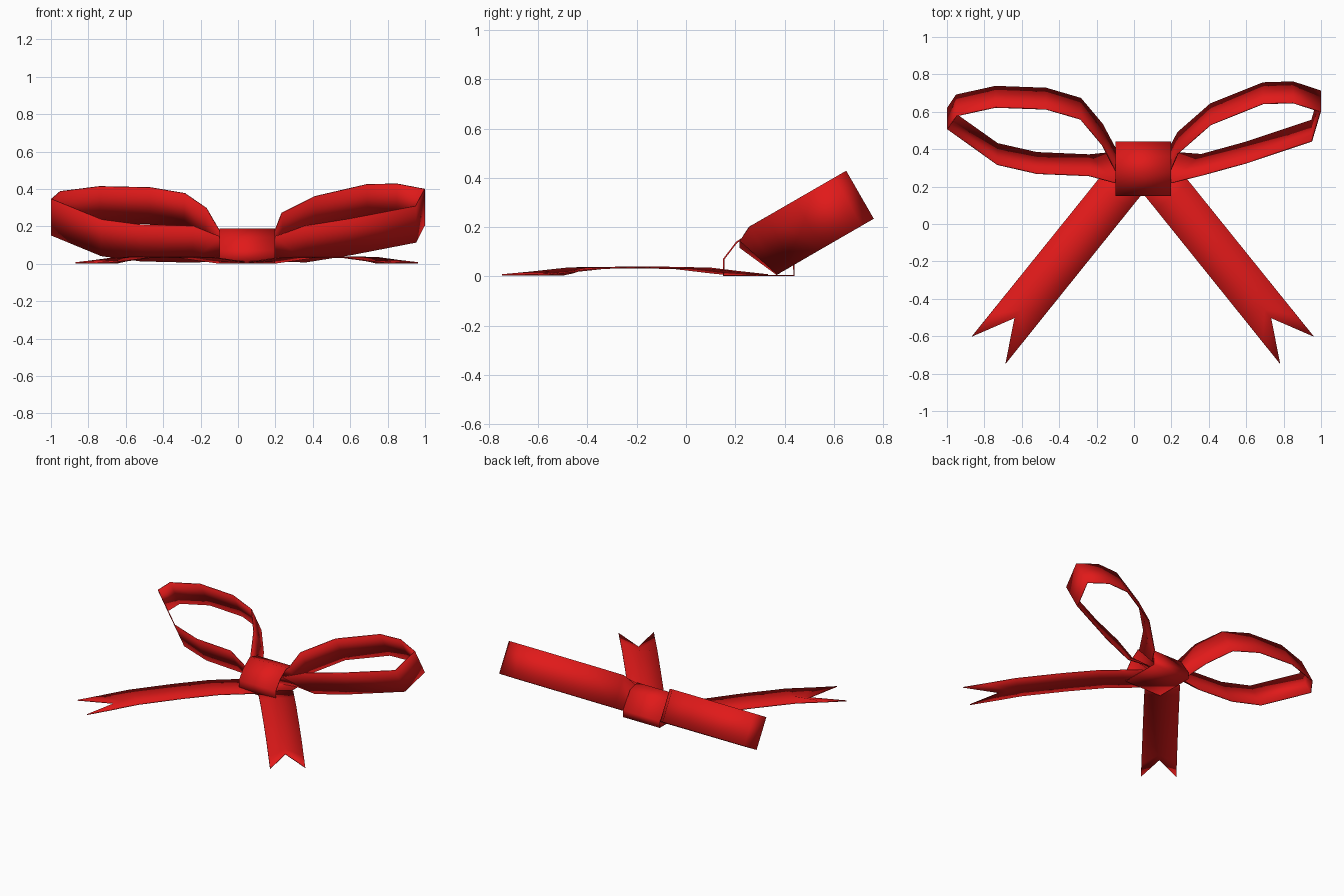
import bpy, math

if "Cube" in bpy.data.objects:
    bpy.data.objects.remove(bpy.data.objects["Cube"])

red = bpy.data.materials.new("red_ribbon")
red.diffuse_color = (0.75, 0.01, 0.01, 1)
red.use_nodes = True
red.node_tree.nodes["Principled BSDF"].inputs["Base Color"].default_value = red.diffuse_color
T = 0.006  # ribbon thickness


def strip(name, rows, closed=False):
    """Skin a ribbon through rows of points, with a little thickness."""
    n, k = len(rows), len(rows[0])
    verts = [p for r in rows for p in r]
    faces = []
    for i in range(n if closed else n - 1):
        a, b = i * k, ((i + 1) % n) * k
        faces += [(a + j, b + j, b + j + 1, a + j + 1) for j in range(k - 1)]
    me = bpy.data.meshes.new(name)
    me.from_pydata(verts, [], faces)
    me.materials.append(red)
    ob = bpy.data.objects.new(name, me)
    bpy.context.collection.objects.link(ob)
    bpy.ops.object.select_all(action='DESELECT')
    ob.select_set(True)
    bpy.context.view_layer.objects.active = ob
    bpy.ops.object.shade_smooth_by_angle(angle=math.radians(50))
    mod = ob.modifiers.new("thickness", 'SOLIDIFY')
    mod.thickness, mod.offset = T, 0
    return ob


def loop(name, path):
    """Tilted loop: path gives lower edge (x, y) on a 30 degree plane, optional lean of the upper edge."""
    rows = []
    for x, y, *lean in path:
        z = max(0.008, 0.23 + (y - 0.755) * math.tan(math.radians(30)))
        dy, dz = lean or (-0.112, 0.195)
        rows.append([(x, y, z), (x, y + dy, z + dz)])
    return strip(name, rows)


# Loops, each running from the knot's back side round to its front side
loop("right_loop", [(0.06, 0.40, -0.12, 0.13), (0.197, 0.42, -0.13, 0.14), (0.235, 0.49),
                    (0.41, 0.643), (0.69, 0.755), (0.85, 0.76), (0.997, 0.712), (0.95, 0.555),
                    (0.60, 0.438), (0.36, 0.372), (0.20, 0.385, -0.165, 0.13),
                    (0.06, 0.37, -0.15, 0.11)])
loop("left_loop", [(0.04, 0.39, -0.12, 0.13), (-0.10, 0.405, -0.12, 0.15), (-0.17, 0.535),
                   (-0.285, 0.672), (-0.47, 0.726), (-0.74, 0.736), (-0.95, 0.69), (-0.997, 0.62),
                   (-0.73, 0.43), (-0.52, 0.382), (-0.24, 0.37), (-0.10, 0.385, -0.165, 0.13),
                   (0.04, 0.37, -0.15, 0.11)])


# Tails with a swallow-tail notch, mirrored about the knot centre
def tail(name, side):
    cx = 0.047
    dx, dy = -0.627, -0.779          # direction away from the knot
    stations = [(0, 0.006), (0.15, 0.017), (0.35, 0.034), (0.65, 0.037), (0.9, 0.033),
                (1.06, 0.018), (1.2, 0.006)]
    rows = []
    for s, z in stations:
        d = 1.2 - s
        row = []
        for w in (-0.116, 0, 0.116):
            dd, zz = d, z
            if w == 0 and s < 0.3:   # notch and the dip just behind it
                dd, zz = d - 0.22 * (1 - s / 0.35), 0.006 + 0.06 * s
            x = -0.072 + dx * dd - dy * w
            y = 0.26 + dy * dd + dx * w
            row.append((cx + side * x, y, zz))
        rows.append(row)
    return strip(name, rows)


tail("left_tail", 1)
tail("right_tail", -1)

# Knot: a band wrapped around the middle
profile = [(0.153, 0.004), (0.153, 0.07), (0.205, 0.138), (0.275, 0.186), (0.36, 0.165),
           (0.438, 0.05), (0.438, 0.004)]
strip("knot", [[(-0.098, y, z), (0.197, y, z)] for y, z in profile], closed=True)
